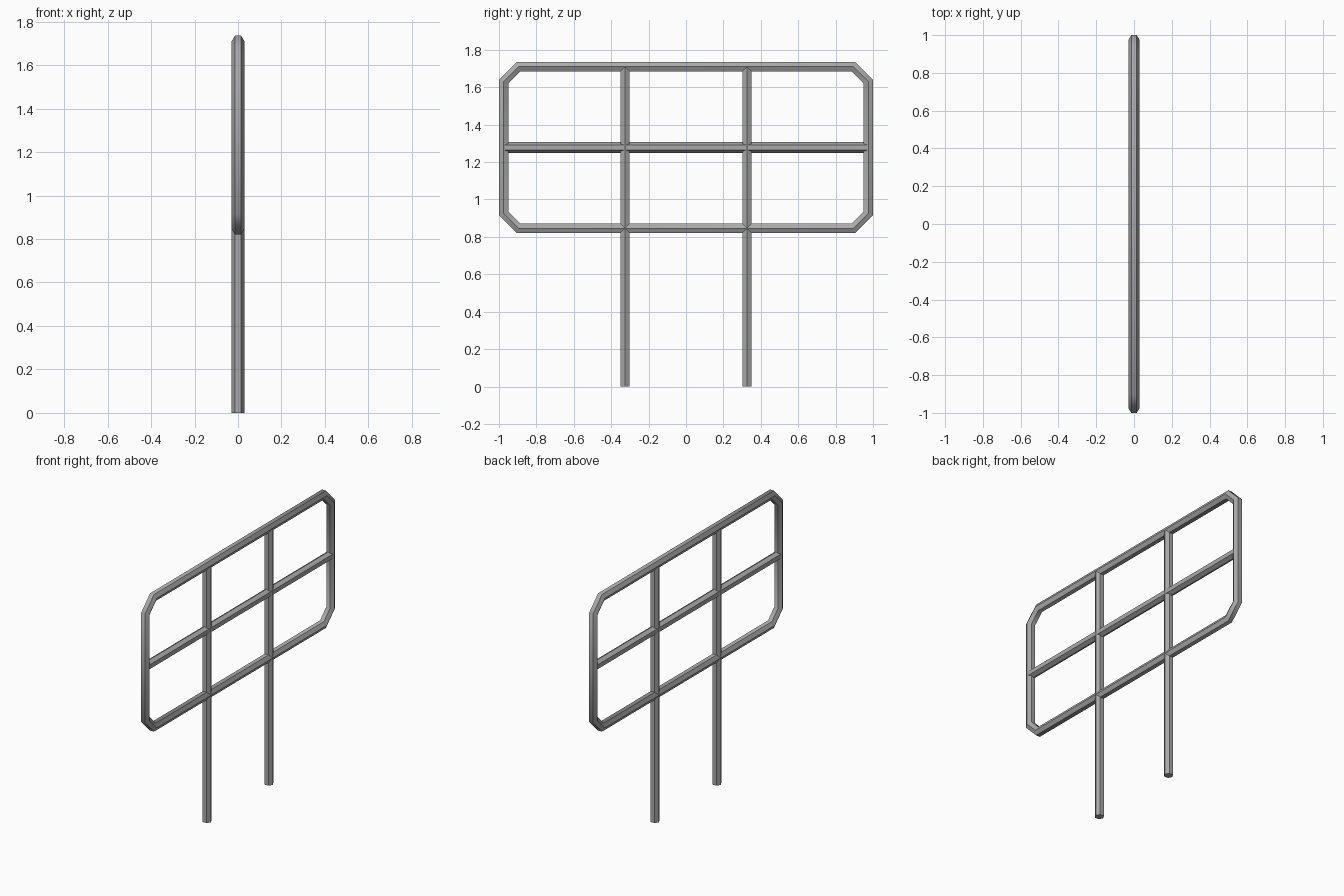
import bpy, math
from mathutils import Vector

cube = bpy.data.objects.get("Cube")
if cube:
    bpy.data.objects.remove(cube)

steel = bpy.data.materials.new("grey_steel")
steel.use_nodes = True
GREY = (0.4, 0.4, 0.4, 1)
steel.diffuse_color = GREY
steel.node_tree.nodes["Principled BSDF"].inputs["Base Color"].default_value = GREY

R = 0.029                        # hexagon corner radius
FLAT = R * math.cos(math.pi / 6)  # hexagon half width across flats


def tube(name, path, turn=0.0, closed=False):
    """Sweep a hexagon along (y, z) points with mitred corners."""
    pts = [Vector((0, y, z)) for y, z in path]
    n = len(pts)
    side = Vector((1, 0, 0))
    verts, faces = [], []
    for i, p in enumerate(pts):
        before = (p - pts[i - 1]).normalized() if closed or i else None
        after = (pts[(i + 1) % n] - p).normalized() if closed or i < n - 1 else None
        before, after = before or after, after or before
        along = (before + after).normalized()
        out = side.cross(along) / along.dot(before)
        for k in range(6):
            a = turn + k * math.pi / 3
            verts.append(p + side * R * math.cos(a) + out * R * math.sin(a))
    for i in range(n if closed else n - 1):
        j = (i + 1) % n
        for k in range(6):
            m = (k + 1) % 6
            faces.append((i * 6 + k, i * 6 + m, j * 6 + m, j * 6 + k))
    if not closed:
        faces += [tuple(range(5, -1, -1)), tuple(range(n * 6 - 6, n * 6))]
    mesh = bpy.data.meshes.new(name)
    mesh.from_pydata(verts, [], faces)
    mesh.materials.append(steel)
    obj = bpy.data.objects.new(name, mesh)
    bpy.context.collection.objects.link(obj)
    bpy.ops.object.select_all(action="DESELECT")
    obj.select_set(True)
    bpy.context.view_layer.objects.active = obj
    # Mitred corners blend, hexagon edges stay crisp
    bpy.ops.object.shade_smooth_by_angle(angle=math.radians(50))
    return obj


# Outer frame with chamfered corners
end, top, low, cut = 1 - FLAT, 1.71, 0.846, 0.08
half = [(end - cut, low), (end, low + cut), (end, top - cut), (end - cut, top)]
tube("outer_frame", half + [(-y, z) for y, z in reversed(half)], closed=True)

# Middle rail, turned so a flat side faces sideways
mid = (top + low) / 2
tube("middle_rail", [(-end, mid), (end, mid)], turn=math.pi / 6)

# Two posts running from the ground to the top of the frame
for name, y in (("front_post", -0.326), ("back_post", 0.326)):
    tube(name, [(y, 0), (y, top)])
